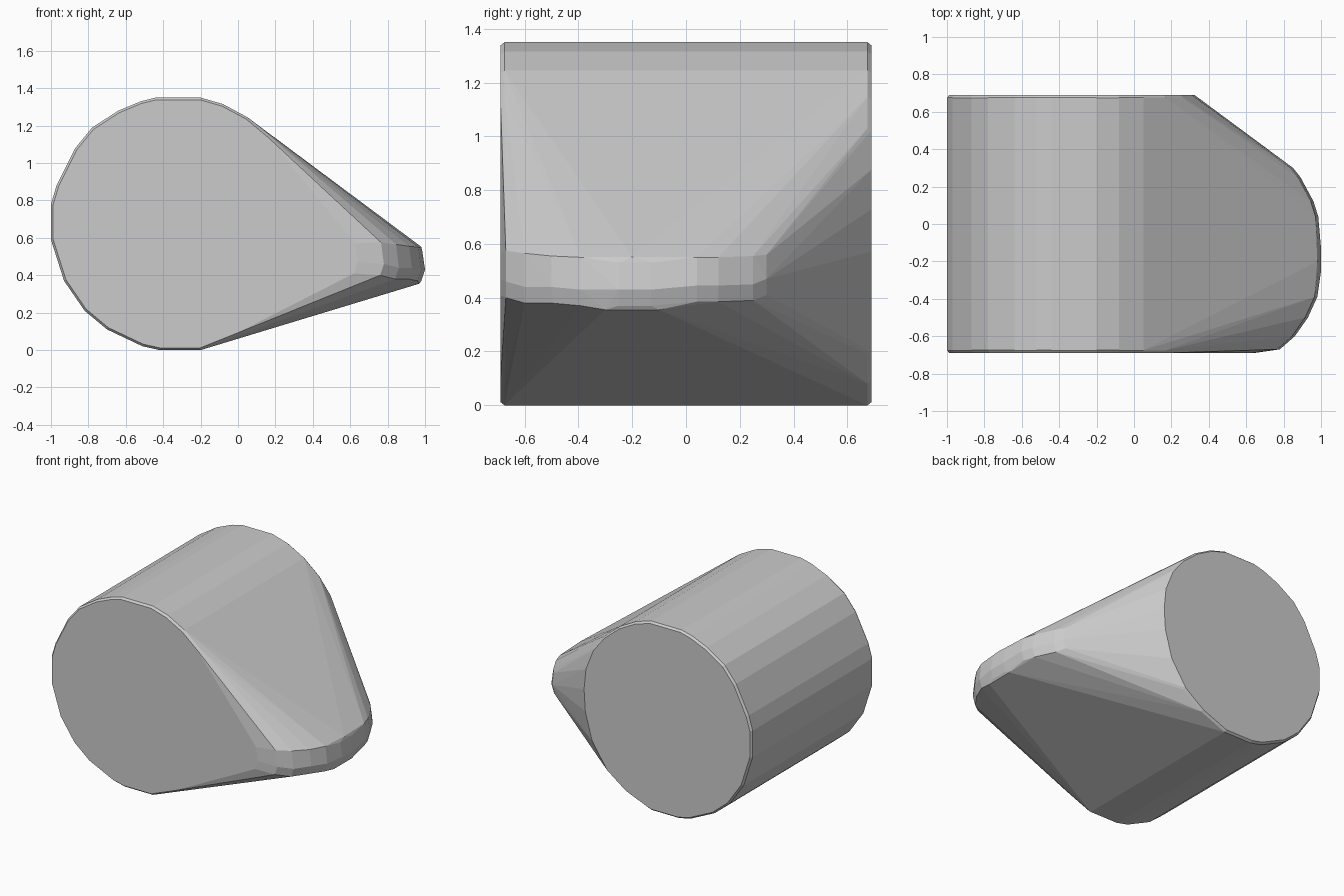
import bpy, bmesh

if "Cube" in bpy.data.objects:
    bpy.data.objects.remove(bpy.data.objects["Cube"])

# Round body outline (x, z), clockwise from the left
OUTLINE = [(-1, .59), (-1, .78), (-.97, .88), (-.87, 1.08), (-.78, 1.19),
           (-.64, 1.28), (-.52, 1.33), (-.44, 1.35), (-.2, 1.35),
           (-.08, 1.315), (.05, 1.245), (.17, 1.145), (.26, 1.03), (.32, .88),
           (.335, .73), (.325, .57), (.27, .37), (.15, .19), (0, .08),
           (-.2, 0), (-.42, 0), (-.51, .02), (-.7, .11), (-.82, .21), (-.93, .37)]
CX, CZ = -.33, .675

# Nose rim stations: x, y, top z, bottom z
NOSE = [(.64, -.69, .57, .41), (.78, -.67, .575, .40), (.86, -.6, .565, .38),
        (.93, -.5, .555, .38), (.98, -.39, .55, .37), (1, -.25, .53, .37),
        (1, -.13, .53, .37), (.985, .04, .55, .385), (.96, .12, .55, .385),
        (.89, .25, .555, .39), (.85, .30, .56, .41)]


def ring(y, inset):
    """Body outline at depth y, shrunk by inset toward its centre."""
    k = 1 - inset / .675
    return [(CX + (x - CX) * k, y, CZ + (z - CZ) * k) for x, z in OUTLINE]


# Body ends with a tiny bevel
points = ring(-.69, .012) + ring(-.675, 0) + ring(.675, 0) + ring(.69, .012)

# Curved nose band
for x, y, top, bottom in NOSE:
    points += [(x, y, bottom + .06), (x - .015, y, top), (x - .02, y, bottom)]
# Lower and upper lips at the tip
points += [(.97, -.3, .355), (.97, -.1, .355), (.98, -.2, .552)]

# Wrap everything in one faceted skin
bm = bmesh.new()
for p in points:
    bm.verts.new(p)
res = bmesh.ops.convex_hull(bm, input=bm.verts[:])
bmesh.ops.delete(bm, geom=[v for v in bm.verts if not v.link_faces], context='VERTS')
bmesh.ops.dissolve_limit(bm, angle_limit=.01, verts=bm.verts[:], edges=bm.edges[:])
bmesh.ops.recalc_face_normals(bm, faces=bm.faces[:])
mesh = bpy.data.meshes.new("tapered_drum")
bm.to_mesh(mesh)
bm.free()
bpy.context.collection.objects.link(bpy.data.objects.new("tapered_drum", mesh))
